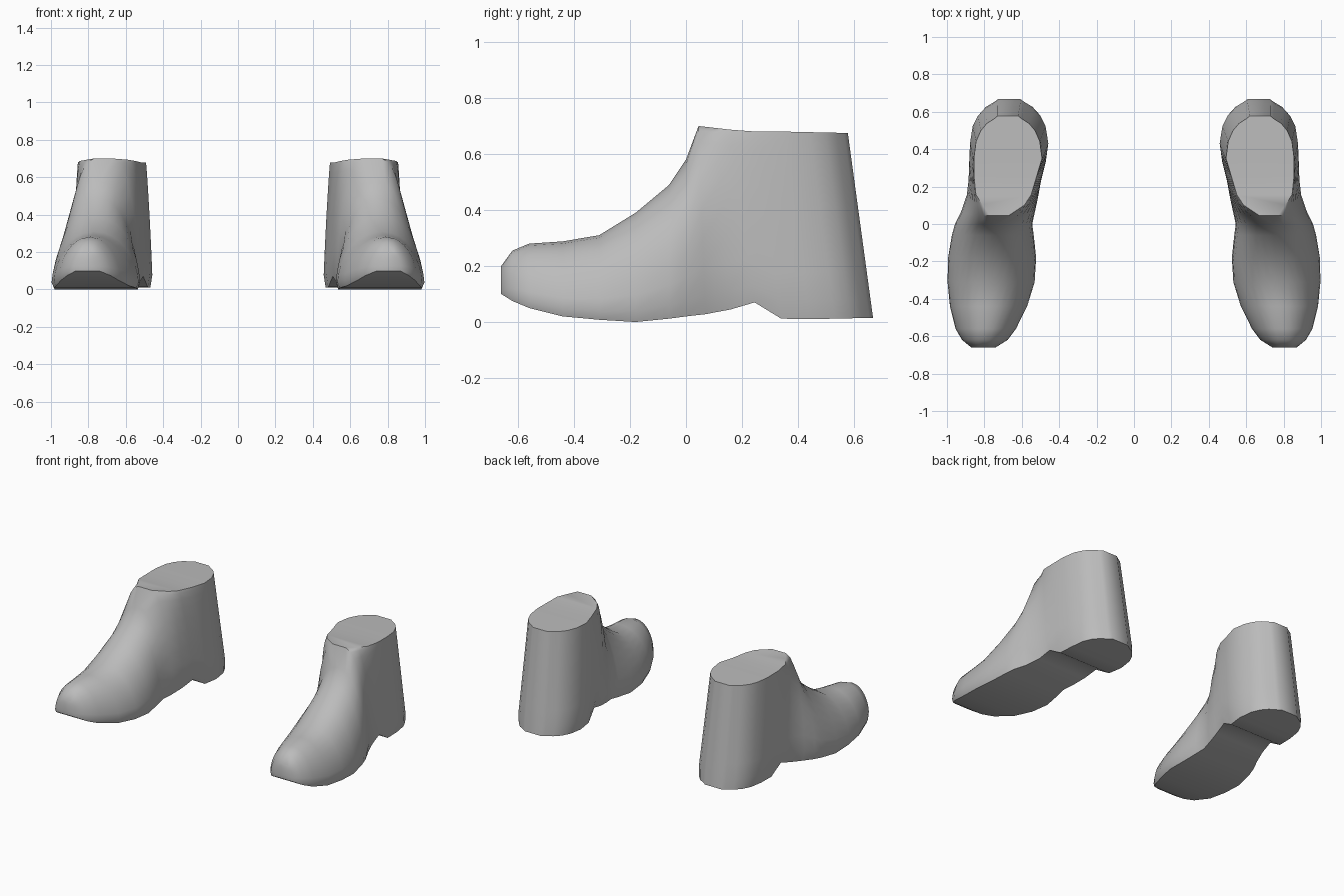
import bpy, bmesh, math

if "Cube" in bpy.data.objects:
    bpy.data.objects.remove(bpy.data.objects["Cube"])

grey = bpy.data.materials.new("plain grey")
grey.diffuse_color = (0.5, 0.5, 0.5, 1)
grey.use_nodes = True
grey.node_tree.nodes["Principled BSDF"].inputs["Base Color"].default_value = grey.diffuse_color

# Foot sections: y, sole z, top z, inner x, outer x
FOOT = [
    (-.62, .075, .255, .675, .92),
    (-.56, .050, .280, .63, .955),
    (-.44, .020, .288, .57, .985),
    (-.31, .008, .310, .53, .998),
    (-.18, .000, .390, .522, .995),
    (-.06, .012, .490, .535, .975),
    (.00, .020, .580, .543, .958),
]
# Ankle sections: y, sole z, inner x, outer x, rim inner x, rim outer x
ANKLE = [
    (.07, .028, .528, .925, .67, .77),
    (.16, .045, .51, .895, .585, .81),
    (.245, .070, .495, .885, .55, .845),
    (.34, .012, .47, .882, .522, .855),
    (.44, .010, .456, .878, .492, .856),
]
HEEL_Y, HEEL_LENGTH = .44, .228
LEVELS = (0, .1, .25, .4, .55, .7, .82, .91, .97, 1)


def section_ring(y, zb, zt, low, rim):
    """Closed ring: up the outer side, down the inner side, leaning forward at the heel."""
    lean = .09 * min(1, max(0, y) / .25)
    power = max(1, 2 - 1.9 * max(0, y))
    inner, outer = [], []
    for t in LEVELS:
        k = max(0, 1 - t ** power) ** (1 / power)
        a, b = (r + (l - r) * k for l, r in zip(low, rim))
        if t == 0:                      # tuck the sole edge under
            inset = (b - a) * .03
            a, b = a + inset, b - inset
        inner.append((a, y - lean * t, zb + (zt - zb) * t))
        outer.append((b, y - lean * t, zb + (zt - zb) * t))
    return outer + inner[::-1]


def narrowed(pair, factor):
    mid, half = sum(pair) / 2, (pair[1] - pair[0]) / 2 * factor
    return mid - half, mid + half


def boot_rings():
    # blunt toe tip
    rings = [section_ring(-.66, .10, .20, (.74, .87), (.78, .83))]
    # foot, domed along a centre line that drifts inwards
    for y, zb, zt, a, b in FOOT:
        centre = .765 - .035 * y / .62 - .025 * (y + .62) / .62
        rings.append(section_ring(y, zb, zt, (a, b), (centre, centre)))
    # ankle with a flat closed top
    for y, zb, a, b, ra, rb in ANKLE:
        top = .70 - .02 * min(1, (y - .07) / .27)
        rings.append(section_ring(y, zb, top, (a, b), (ra, rb)))
    # rounded heel
    low, rim = ANKLE[-1][2:4], ANKLE[-1][4:6]
    for s in (.4, .65, .82, .94, 1):
        f = max(.3, (1 - s ** 2.2) ** (1 / 2.2))
        rings.append(section_ring(HEEL_Y + HEEL_LENGTH * s, .01 + .005 * s, .68 - .005 * s,
                                  narrowed(low, f), narrowed(rim, f)))
    return rings


def make_boot(name, side):
    bm = bmesh.new()
    rings = [[bm.verts.new((side * x, y, z)) for x, y, z in r] for r in boot_rings()]
    n = len(rings[0])
    for r0, r1 in zip(rings, rings[1:]):
        for i in range(n):
            j = (i + 1) % n
            bm.faces.new((r0[i], r0[j], r1[j], r1[i]))
    # toe and heel ends, closed in rows
    for ring in (rings[0], rings[-1]):
        for i in range(n // 2 - 1):
            bm.faces.new((ring[i], ring[i + 1], ring[n - 2 - i], ring[n - 1 - i]))
    bmesh.ops.remove_doubles(bm, verts=bm.verts, dist=.0005)
    bmesh.ops.recalc_face_normals(bm, faces=bm.faces)
    me = bpy.data.meshes.new(name)
    bm.to_mesh(me)
    bm.free()
    me.materials.append(grey)
    ob = bpy.data.objects.new(name, me)
    bpy.context.collection.objects.link(ob)
    bpy.ops.object.select_all(action='DESELECT')
    ob.select_set(True)
    bpy.context.view_layer.objects.active = ob
    bpy.ops.object.shade_smooth_by_angle(angle=math.radians(50))


make_boot("right_boot", 1)
make_boot("left_boot", -1)
